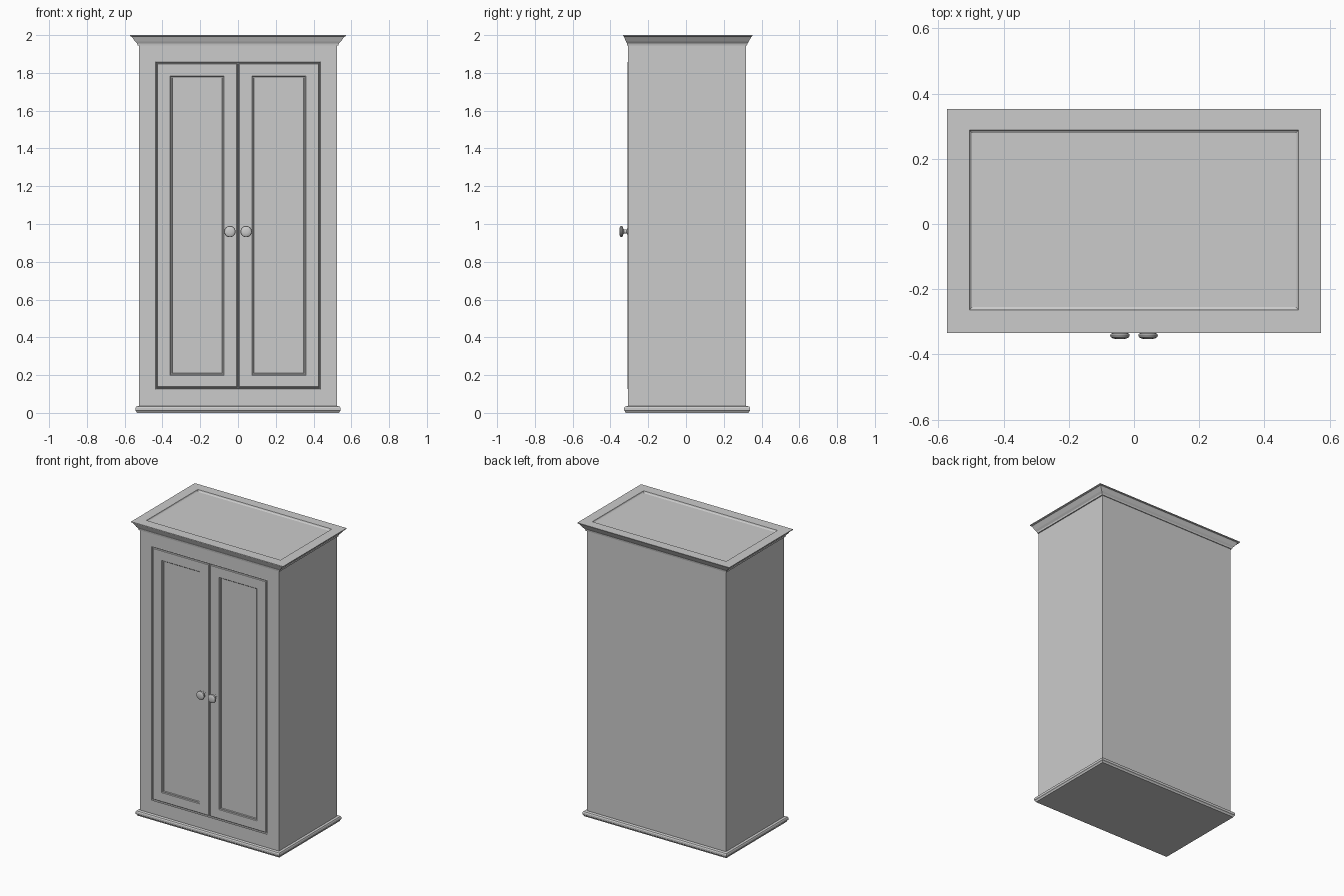
import bpy, bmesh, math

if "Cube" in bpy.data.objects:
    bpy.data.objects.remove(bpy.data.objects["Cube"])


def loft(name, rings, axis='Z'):
    """Skin nested rectangles (a0, a1, b0, b1, height) into a closed solid."""
    bm = bmesh.new()
    loops = []
    for a0, a1, b0, b1, h in rings:
        pts = [(a0, b0), (a1, b0), (a1, b1), (a0, b1)]
        loops.append([bm.verts.new((a, b, h) if axis == 'Z' else (a, h, b)) for a, b in pts])
    for lo, hi in zip(loops, loops[1:]):
        for i in range(4):
            j = (i + 1) % 4
            bm.faces.new((lo[i], lo[j], hi[j], hi[i]))
    bm.faces.new(loops[0])
    bm.faces.new(loops[-1])
    return finish(name, bm)


def finish(name, bm):
    bmesh.ops.recalc_face_normals(bm, faces=bm.faces)
    me = bpy.data.meshes.new(name)
    bm.to_mesh(me)
    bm.free()
    ob = bpy.data.objects.new(name, me)
    bpy.context.collection.objects.link(ob)
    return ob


def between(r, s, t):
    return tuple(a + (b - a) * t for a, b in zip(r, s))


def inset(r, d):
    return (r[0] + d, r[1] - d, r[2] + d, r[3] - d)


def mirror_x(ob):
    ob.modifiers.new("mirror", 'MIRROR').use_mirror_merge = False


plan = (-0.524, 0.524, -0.307, 0.318)

# Carcass with the door opening sunk into its front
side = (-0.524, 0.524, 0.02, 1.96)
opening = (-0.439, 0.439, 0.125, 1.861)
loft("carcass", [(*side, 0.318), (*side, -0.307), (*opening, -0.307),
                 (*inset(opening, 0.003), -0.309), (*inset(opening, 0.007), -0.305),
                 (*inset(opening, 0.007), -0.295)], 'Y')

# Rounded base moulding
foot = (-0.543, 0.543, -0.328, 0.34)
loft("base_moulding", [(*between(plan, foot, t), z) for t, z in
                       [(0.6, 0), (0.75, 0.008), (1, 0.013), (1, 0.026), (0.8, 0.033), (0.3, 0.036), (0, 0.036)]])

# Flared crown with a shallow sunken top
rim = (-0.573, 0.573, -0.334, 0.353)
well = (-0.505, 0.505, -0.264, 0.288)
crown = [(*between(plan, rim, t), z) for t, z in
         [(0, 1.945), (0.15, 1.945), (0.2, 1.955), (0.42, 1.966), (0.68, 1.984), (0.8, 1.992), (1, 1.995), (1, 2.0)]]
crown += [(*well, 2.0), (*inset(well, 0.003), 1.993), (*inset(well, 0.009), 1.989)]
loft("crown", crown)

# Pair of doors with recessed panels
leaf = (0.003, 0.429, 0.135, 1.851)
panel = (0.073, 0.359, 0.199, 1.783)
door = [(*leaf, -0.294), (*leaf, -0.305), (*inset(leaf, 0.004), -0.309),
        (*panel, -0.309), (*inset(panel, 0.004), -0.305),
        (*inset(panel, 0.009), -0.305), (*inset(panel, 0.011), -0.299)]
mirror_x(loft("doors", door, 'Y'))

# Pair of turned knobs
profile = [(0.016, -0.305), (0.016, -0.311), (0.011, -0.314), (0.011, -0.328), (0.018, -0.333),
           (0.028, -0.336), (0.030, -0.341), (0.028, -0.347), (0.021, -0.351), (0.010, -0.353)]
bm = bmesh.new()
n = 32
rows = [[bm.verts.new((0.043 + r * math.cos(2 * math.pi * i / n), y, 0.96 + r * math.sin(2 * math.pi * i / n)))
         for i in range(n)] for r, y in profile]
for lo, hi in zip(rows, rows[1:]):
    for i in range(n):
        bm.faces.new((lo[i], lo[(i + 1) % n], hi[(i + 1) % n], hi[i]))
bm.faces.new(rows[0])
bm.faces.new(rows[-1])
knobs = finish("knobs", bm)
mirror_x(knobs)
bpy.context.view_layer.objects.active = knobs
knobs.select_set(True)
bpy.ops.object.shade_smooth_by_angle(angle=math.radians(40))
